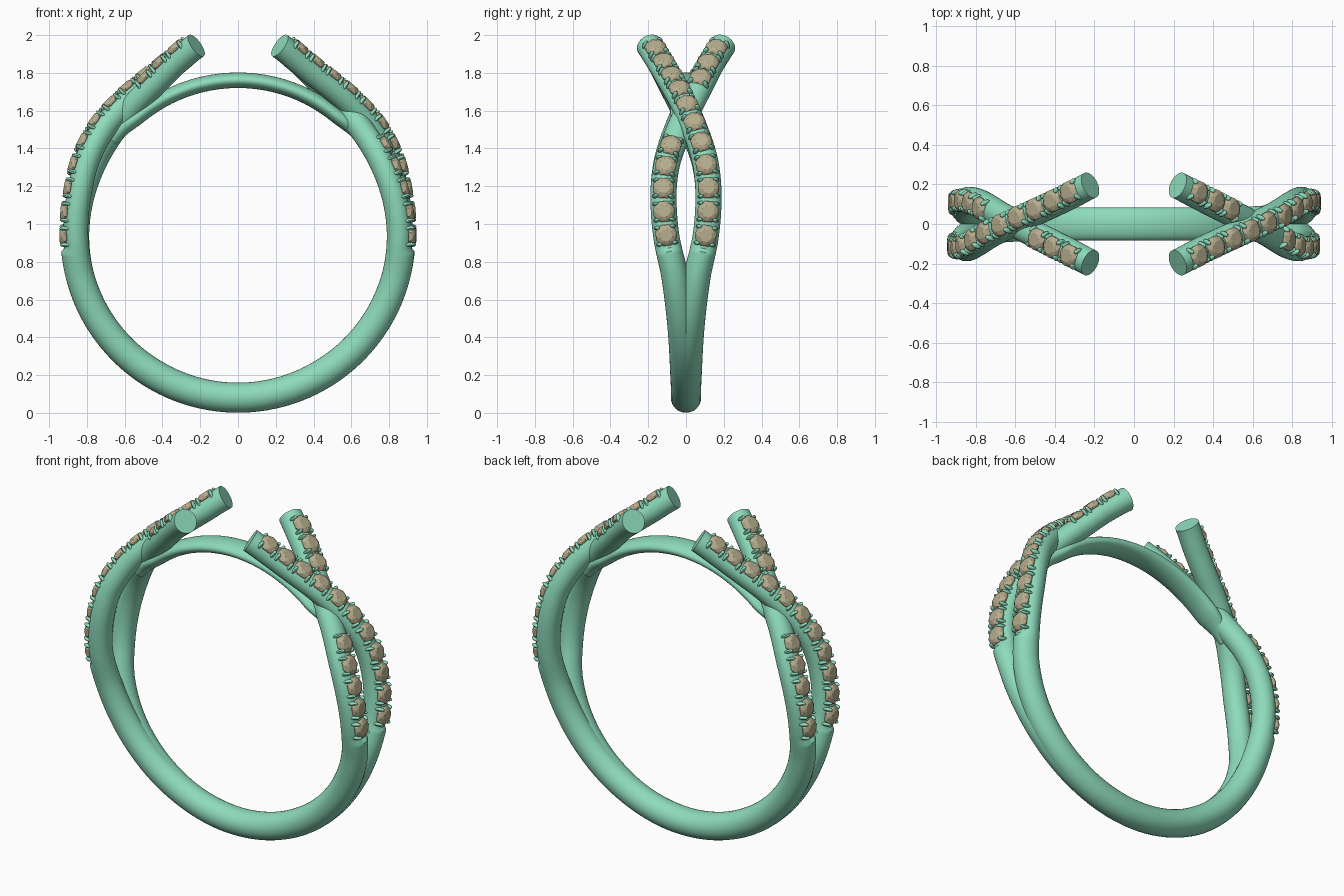
import bpy, bmesh, math
from mathutils import Vector, Matrix

if "Cube" in bpy.data.objects:
    bpy.data.objects.remove(bpy.data.objects["Cube"])

CZ = 0.94                      # height of the finger-hole centre
Y = Vector((0, 1, 0))


def material(name, col):
    m = bpy.data.materials.new(name)
    m.diffuse_color = (*col, 1)
    m.use_nodes = True
    m.node_tree.nodes["Principled BSDF"].inputs["Base Color"].default_value = m.diffuse_color
    return m


METAL = material("green_metal", (0.27, 0.71, 0.50))
STONE = material("tan_stone", (0.47, 0.42, 0.27))


def finish(bm, name, mat, smooth=True):
    bmesh.ops.recalc_face_normals(bm, faces=bm.faces)
    me = bpy.data.meshes.new(name)
    bm.to_mesh(me)
    bm.free()
    me.materials.append(mat)
    ob = bpy.data.objects.new(name, me)
    bpy.context.collection.objects.link(ob)
    if smooth:
        bpy.ops.object.select_all(action='DESELECT')
        ob.select_set(True)
        bpy.context.view_layer.objects.active = ob
        bpy.ops.object.shade_smooth_by_angle(angle=math.radians(40))
    return ob


def opposite(ob, name):
    # half-turn copy for the left side of the ring
    me = ob.data.copy()
    me.transform(Matrix.Rotation(math.pi, 4, 'Z'))
    bpy.context.collection.objects.link(bpy.data.objects.new(name, me))


def polar(deg, r, y):
    a = math.radians(deg)
    return Vector((r * math.cos(a), y, CZ + r * math.sin(a)))


def smooth_path(keys, n=14):
    # Catmull-Rom through (angle, radius, y) keys
    k = [Vector(p) for p in keys]
    k = [2 * k[0] - k[1]] + k + [2 * k[-1] - k[-2]]
    out = []
    for i in range(1, len(k) - 2):
        a, b, c, d = k[i - 1:i + 3]
        h1, h2, h3 = b.x - a.x, c.x - b.x, d.x - c.x
        m1 = (c - a) * (h2 / (h1 + h2))
        m2 = (d - b) * (h2 / (h2 + h3))
        for j in range(n):
            t = j / n
            out.append((2*t**3 - 3*t*t + 1) * b + (t**3 - 2*t*t + t) * m1
                       + (3*t*t - 2*t**3) * c + (t**3 - t*t) * m2)
    out.append(k[-2])
    return out


def frames(pts):
    # position, tangent, outward normal, sideways vector
    res = []
    for i, p in enumerate(pts):
        t = (pts[min(i + 1, len(pts) - 1)] - pts[max(i - 1, 0)]).normalized()
        n = Y.cross(t).normalized()
        res.append((p, t, n, t.cross(n)))
    return res


def sweep(fr, sizes, name, seg=32):
    # sizes: outward, inward and sideways radius at each station
    bm = bmesh.new()
    rings = []
    for (p, t, n, s), (ro, ri, rs) in zip(fr, sizes):
        ring = []
        for i in range(seg):
            c, q = math.cos(2 * math.pi * i / seg), math.sin(2 * math.pi * i / seg)
            ring.append(bm.verts.new(p + n * c * (ro if c > 0 else ri) + s * rs * q))
        rings.append(ring)
    for a, b in zip(rings, rings[1:]):
        for i in range(seg):
            j = (i + 1) % seg
            bm.faces.new((a[i], a[j], b[j], b[i]))
    bm.faces.new(rings[0])
    bm.faces.new(rings[-1])
    return finish(bm, name, METAL)


def add_stone(bm, m):
    # round-cut stone: table, crown, girdle, pointed base
    rings = []
    for r, h, off in ((0.034, 0.083, 0.5), (0.053, 0.072, 0), (0.060, 0.058, 0.5), (0.058, 0.050, 0.5)):
        rings.append([bm.verts.new(m @ Vector((r * math.cos(a), r * math.sin(a), h)))
                      for a in (2 * math.pi * (i + off) / 8 for i in range(8))])
    bm.faces.new(rings[0])
    for k, (a, b) in enumerate(zip(rings, rings[1:])):
        for i in range(8):
            j = (i + 1) % 8
            if k == 0:
                bm.faces.new((a[i], b[i], b[j]))
                bm.faces.new((a[i], b[j], a[j]))
            elif k == 1:
                bm.faces.new((a[i], b[i], a[j]))
                bm.faces.new((a[j], b[i], b[j]))
            else:
                bm.faces.new((a[i], b[i], b[j], a[j]))
    tip = bm.verts.new(m @ Vector((0, 0, 0)))
    for i in range(8):
        bm.faces.new((rings[-1][i], tip, rings[-1][(i + 1) % 8]))


def add_prongs(bm, m):
    # four rounded claws standing around each stone
    for sx in (-1, 1):
        for sy in (-1, 1):
            loc = (m @ Matrix.Translation((sx * 0.044, sy * 0.043, 0.056))
                   @ Matrix.Rotation(sy * 0.35, 4, 'X') @ Matrix.Diagonal((0.011, 0.014, 0.027, 1)))
            bmesh.ops.create_uvsphere(bm, u_segments=10, v_segments=8, radius=1, matrix=loc)


def strand(name, keys, skip_cross):
    ks = smooth_path(keys)
    fr = frames([polar(*k) for k in ks])
    # plain shank stands proud of the stone-set part on its outer side only
    sizes = []
    for k in ks:
        r = 0.080 - 0.011 * min(1, max(0, (k.x + 60) / 60))
        sizes.append((0.079 if k.x < -5 else 0.062 + 0.007 * max(0, (k.x - 70) / 8),
                      max(r, 0.069) if k.x < 60 else 0.069, r))
    opposite(sweep(fr, sizes, name), name + "_left")

    # stones spread by arc length from the ring's mid height to the tip
    d = [0]
    for a, b in zip(fr, fr[1:]):
        d.append(d[-1] + (b[0] - a[0]).length)
    start = next(d[i] for i, k in enumerate(ks) if k.x >= -0.5)
    end = d[-1] - 0.095
    count = round((end - start) / 0.117)
    stones, prongs = bmesh.new(), bmesh.new()
    for g in range(count + 1):
        s = start + (end - start) * g / count
        i = min(range(len(d)), key=lambda q: abs(d[q] - s))
        j = i + 1 if d[i] <= s else i - 1
        p = fr[i][0].lerp(fr[j][0], (s - d[i]) / (d[j] - d[i]))
        if skip_cross and abs(p.y) < 0.045:
            continue
        _, t, n, side = fr[i]
        m = Matrix((t, side, n)).transposed().to_4x4()
        m.translation = p
        add_stone(stones, m)
        add_prongs(prongs, m)
    opposite(finish(stones, name + "_stones", STONE, False), name + "_stones_left")
    opposite(finish(prongs, name + "_prongs", METAL), name + "_prongs_left")


# upper strand passes over at the crossing, lower strand under it
shank = [(-95, .86, 0), (-75, .86, 0), (-60, .86, .003), (-35, .86, .022), (-15, .86, .058)]
tip = [(61.3, .935, -.083), (70.3, .974, -.140), (77.6, 1.029, -.196)]
strand("over_strand", shank + [(0, .862, .105), (15, .873, .119), (27, .896, .098), (40, .913, .037),
                               (47, .916, 0)] + tip, False)
flip = lambda keys: [(a, r, -y) for a, r, y in keys]
tip[0] = (61.3, .918, -.083)
strand("under_strand", flip(shank) + [(0, .857, -.105), (15, .855, -.119), (27, .856, -.098),
                                      (40, .864, -.037), (47, .874, 0)] + flip(tip), True)

# flattened bridge closing the finger hole, its ends sinking into the crossings
arc = [37 + 106 * i / 60 for i in range(61)]
pts, sizes = [], []
for a in arc:
    e = min(1, (53 - abs(a - 90)) / 14)
    e = e * e * (3 - 2 * e)
    pts.append(polar(a, 0.821 + 0.022 * (1 - e), 0))
    sizes.append((0.041, 0.041, 0.045 + 0.038 * e))
sweep(frames(pts), sizes, "top_bridge")
